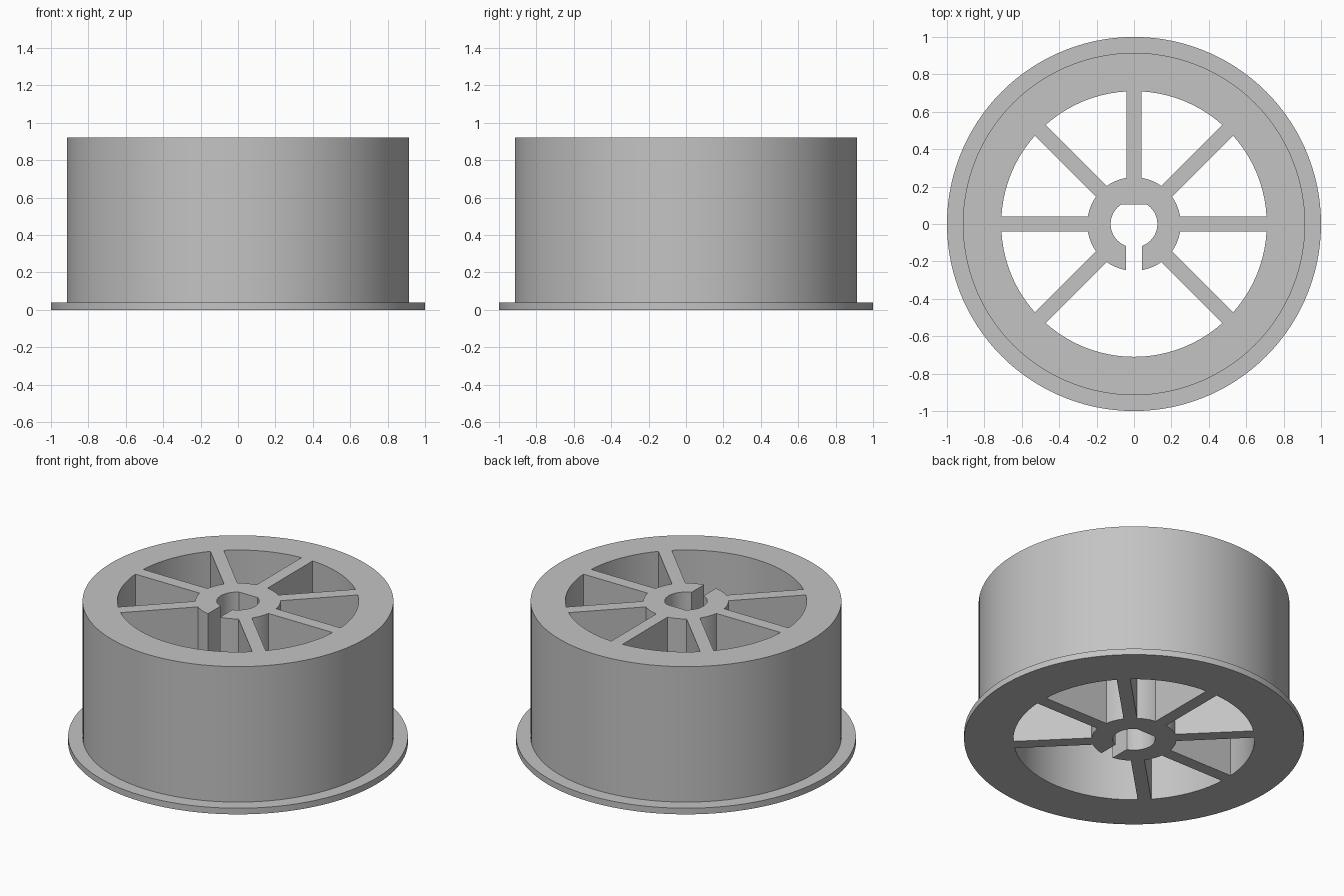
import bpy, bmesh
from math import sin, cos, asin, radians, degrees

cube = bpy.data.objects.get("Cube")
if cube:
    bpy.data.objects.remove(cube)

# Main dimensions
FLANGE_R, RIM_R, RIM_IN = 1.0, 0.915, 0.71
HUB_R, BORE_R, BORE_FLAT = 0.25, 0.125, 0.105
SPOKE_HALF, SLOT_HALF = 0.04, 0.043
FLANGE_H, HEIGHT = 0.04, 0.92

grey = bpy.data.materials.new("plain grey")
grey.use_nodes = True
colour = (0.55, 0.55, 0.55, 1)
grey.diffuse_color = colour
grey.node_tree.nodes["Principled BSDF"].inputs["Base Color"].default_value = colour


def arc(r, start, end, step=3.75):
    """Points along an arc, angles in degrees, both ends included."""
    n = max(2, round(abs(end - start) / step))
    angles = [radians(start + (end - start) * i / n) for i in range(n + 1)]
    return [(r * cos(a), r * sin(a)) for a in angles]


def circle(r):
    return arc(r, 0, 360, 3)[:-1]


def offset(half, r):
    """Angle taken up by a half width at a given radius."""
    return degrees(asin(half / r))


def prism(name, loops, z0, z1):
    """Extrude an outline with holes between two heights."""
    bm = bmesh.new()
    caps = ([], [])
    for loop in loops:
        rows = [[bm.verts.new((x, y, z)) for x, y in loop] for z in (z0, z1)]
        n = len(loop)
        for i in range(n):
            j = (i + 1) % n
            bm.faces.new((rows[0][i], rows[0][j], rows[1][j], rows[1][i]))
            for row, cap in zip(rows, caps):
                cap.append(bm.edges.get((row[i], row[j])))
    for cap in caps:
        bmesh.ops.triangle_fill(bm, edges=cap, use_beauty=True, normal=(0, 0, 1))
    bmesh.ops.recalc_face_normals(bm, faces=bm.faces[:])
    mesh = bpy.data.meshes.new(name)
    bm.to_mesh(mesh)
    bm.free()
    mesh.materials.append(grey)
    obj = bpy.data.objects.new(name, mesh)
    bpy.context.collection.objects.link(obj)
    bpy.ops.object.select_all(action='DESELECT')
    obj.select_set(True)
    bpy.context.view_layer.objects.active = obj
    bpy.ops.object.shade_smooth_by_angle(angle=radians(25))
    return obj


outer_gap = offset(SPOKE_HALF, RIM_IN)
inner_gap = offset(SPOKE_HALF, HUB_R)

# Six closed pockets between neighbouring spokes
pockets = []
for start in (0, 45, 90, 135, 180, 315):
    end = start + 45
    pockets.append(arc(RIM_IN, start + outer_gap, end - outer_gap)
                   + arc(HUB_R, end - inner_gap, start + inner_gap))

# Wide front pocket, running through the hub slot into the flat-sided bore
hub_slot = offset(SLOT_HALF, HUB_R)
bore_slot = offset(SLOT_HALF, BORE_R)
flat = degrees(asin(BORE_FLAT / BORE_R))
keyed_pocket = (arc(RIM_IN, 225 + outer_gap, 315 - outer_gap)
                + arc(HUB_R, 315 - inner_gap, 270 + hub_slot)
                + arc(BORE_R, bore_slot - 90, flat, 6)
                + arc(BORE_R, 180 - flat, 270 - bore_slot, 6)
                + arc(HUB_R, 270 - hub_slot, 225 + inner_gap))

# Rim, spokes and hub as one casting, then the thin base flange around it
prism("wheel_body", [circle(RIM_R), keyed_pocket] + pockets, 0, HEIGHT)
prism("base_flange", [circle(FLANGE_R), circle(RIM_R)], 0, FLANGE_H)
